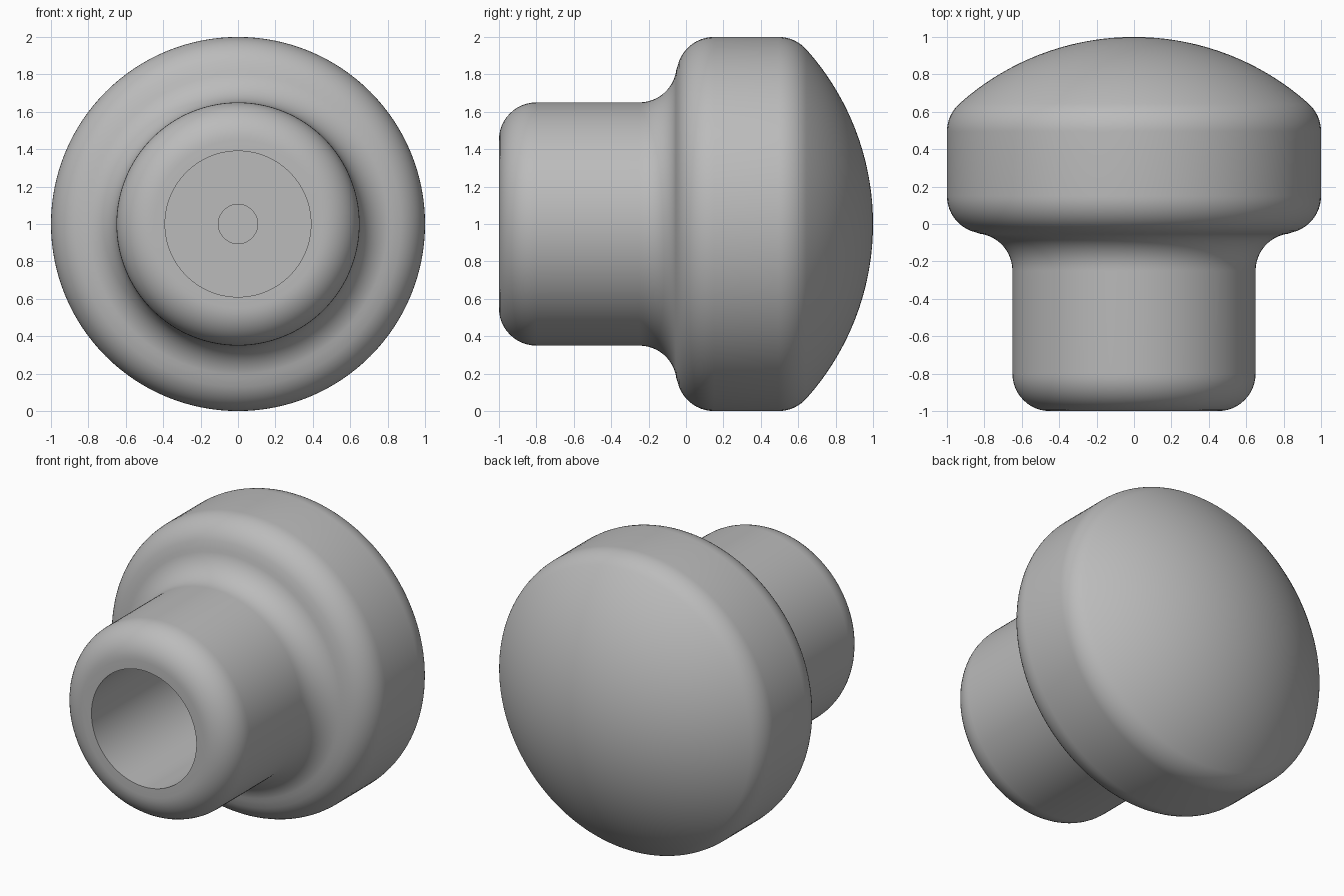
import bpy, bmesh, math
from mathutils import Vector, Matrix

cube = bpy.data.objects.get("Cube")
if cube:
    bpy.data.objects.remove(cube)

SEGMENTS = 128


def arc(r, y, radius, start, end, steps=12):
    """Points (radius, y) along an arc, angles in radians."""
    angles = [start + (end - start) * i / steps for i in range(steps + 1)]
    return [(r + radius * math.cos(a), y + radius * math.sin(a)) for a in angles]


# Material
grey = bpy.data.materials.new("plain grey")
grey.use_nodes = True
colour = (0.5, 0.5, 0.5, 1)
grey.diffuse_color = colour
grey.node_tree.nodes["Principled BSDF"].inputs["Base Color"].default_value = colour

# Dome sphere and the fillet tangent to both dome and rim
fillet = 0.2
dome_radius = 1.4
dome_y = 1 - dome_radius
rim_r = 1 - fillet
tangent = math.acos(rim_r / (dome_radius - fillet))
rim_y = dome_y + (dome_radius - fillet) * math.sin(tangent)
blend = math.atan2(0.4, -0.05)  # tangent direction where neck meets head

# Half profile from the bore's floor, around the outside, to the dome's apex
profile = [(0, 0.3), (0.105, 0.3), (0.105, 0.1), (0.39, 0.1), (0.39, -1)]
profile += arc(0.45, -0.8, fillet, -math.pi / 2, 0)
profile += arc(0.85, -0.25, fillet, math.pi, blend)
profile += arc(rim_r, 0.15, fillet, blend - math.pi, 0)[1:]
profile += arc(rim_r, rim_y, fillet, 0, tangent)
profile += arc(0, dome_y, dome_radius, tangent, math.pi / 2, 24)[1:]

# Revolve the profile around the front-to-back axis
bm = bmesh.new()
verts = [bm.verts.new((r, y, 0)) for r, y in profile]
edges = [bm.edges.new(pair) for pair in zip(verts, verts[1:])]
bmesh.ops.spin(bm, geom=verts + edges, cent=(0, 0, 0), axis=(0, 1, 0),
               angle=math.tau, steps=SEGMENTS, use_duplicate=False)
bmesh.ops.remove_doubles(bm, verts=bm.verts, dist=0.0005)
bmesh.ops.recalc_face_normals(bm, faces=bm.faces)
bmesh.ops.translate(bm, verts=bm.verts, vec=(0, 0, 1))

mesh = bpy.data.meshes.new("knob")
bm.to_mesh(mesh)
bm.free()
mesh.materials.append(grey)
knob = bpy.data.objects.new("knob", mesh)
bpy.context.collection.objects.link(knob)

# Smooth shading with crisp bore edges
bpy.ops.object.select_all(action='DESELECT')
knob.select_set(True)
bpy.context.view_layer.objects.active = knob
bpy.ops.object.shade_smooth_by_angle(angle=math.radians(30))
